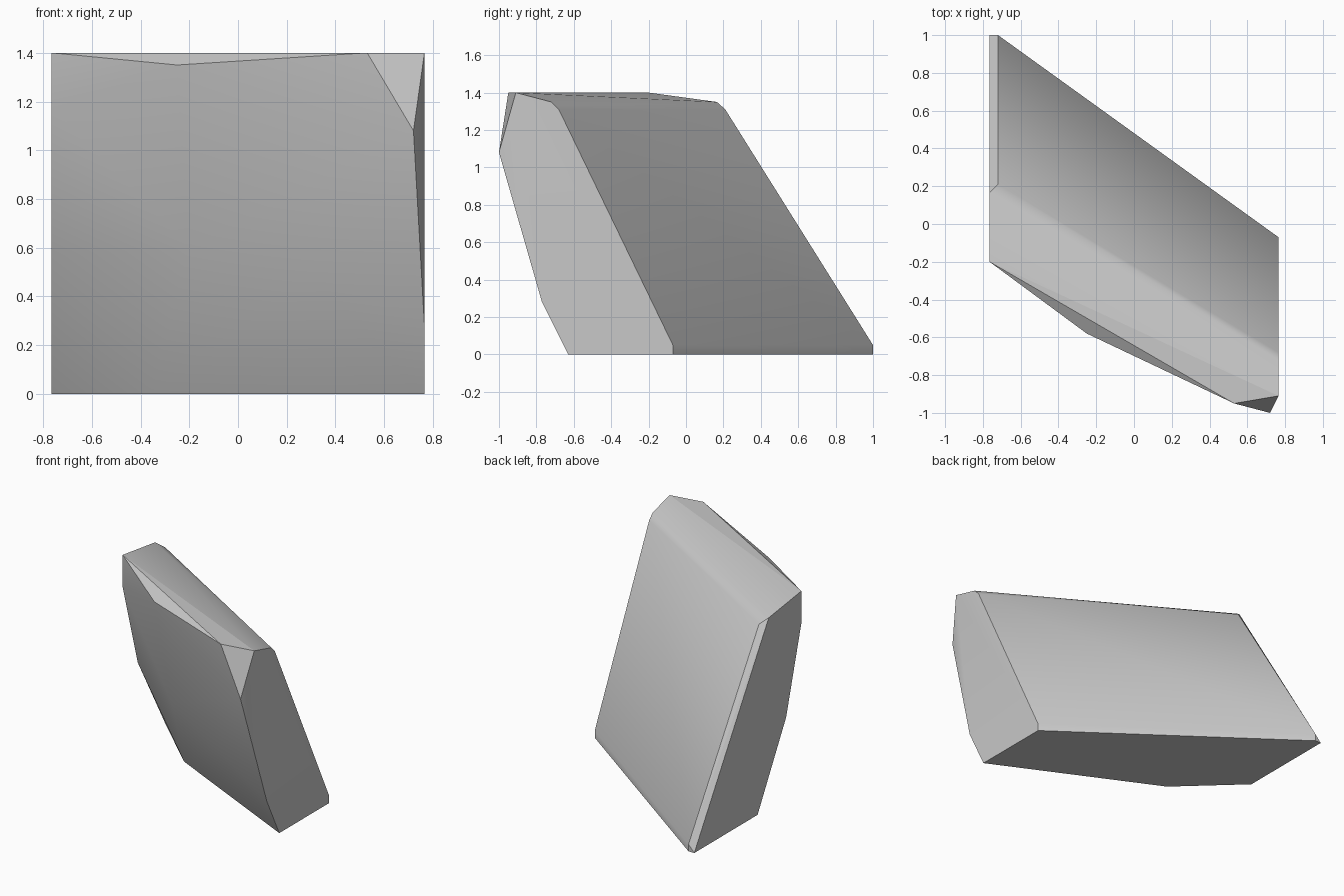
import bpy, bmesh, math

cube = bpy.data.objects.get("Cube")
if cube:
    bpy.data.objects.remove(cube, do_unlink=True)

# Stone colour
stone = bpy.data.materials.new("stone_grey")
stone.use_nodes = True
grey = (0.58, 0.58, 0.58, 1)
stone.diffuse_color = grey
stone.node_tree.nodes["Principled BSDF"].inputs["Base Color"].default_value = grey

LEFT, RIGHT, CHAMFER = 0.765, -0.765, -0.72

# End profiles as (y, z)
left_end = [(-0.91, 1.4), (-0.77, 0.28), (-0.63, 0), (-0.07, 0), (-0.07, 0.05),
            (-0.68, 1.31), (-0.72, 1.35)]
right_end = [(-0.2, 1.4), (-0.2, 1.17), (-0.03, 0.57), (0.29, 0), (1, 0), (0.165, 1.35)]
back_strip = [(1, 0), (1, 0.05), (0.21, 1.31)]

# Chipped corner, top chip and bottom bend
chips = [(0.53, -0.95, 1.4), (0.72, -1, 1.08), (-0.25, -0.58, 1.35), (-0.36, -0.09, 0)]

# Swell of the front face
swell = [(-0.2, -0.46, 0.6), (0.3, -0.68, 0.5)]


def end(x, profile):
    return [(x, y, z) for y, z in profile]


points = (end(LEFT, left_end) + end(RIGHT, right_end)
          + end(CHAMFER, back_strip) + chips + swell)

# Wrap the chiselled block around its corners
bm = bmesh.new()
for p in points:
    bm.verts.new(p)
bmesh.ops.convex_hull(bm, input=bm.verts[:])
bmesh.ops.delete(bm, geom=[v for v in bm.verts if not v.link_faces], context='VERTS')
bmesh.ops.dissolve_limit(bm, angle_limit=math.radians(1.5), verts=bm.verts[:], edges=bm.edges[:])
bmesh.ops.recalc_face_normals(bm, faces=bm.faces[:])

# Soft worn edges; crisp chips, top rim and back strip
for f in bm.faces:
    f.smooth = True
for e in bm.edges:
    xs = [v.co.x for v in e.verts]
    on_strip = max(xs) < CHAMFER + 0.01 and max(xs) > CHAMFER - 0.01
    on_rim = all(v.co.z > 1.39 for v in e.verts)
    e.smooth = e.calc_face_angle(0) < math.radians(37) and not (on_strip or on_rim)

mesh = bpy.data.meshes.new("stone_block")
bm.to_mesh(mesh)
bm.free()
mesh.materials.append(stone)
block = bpy.data.objects.new("stone_block", mesh)
bpy.context.collection.objects.link(block)
